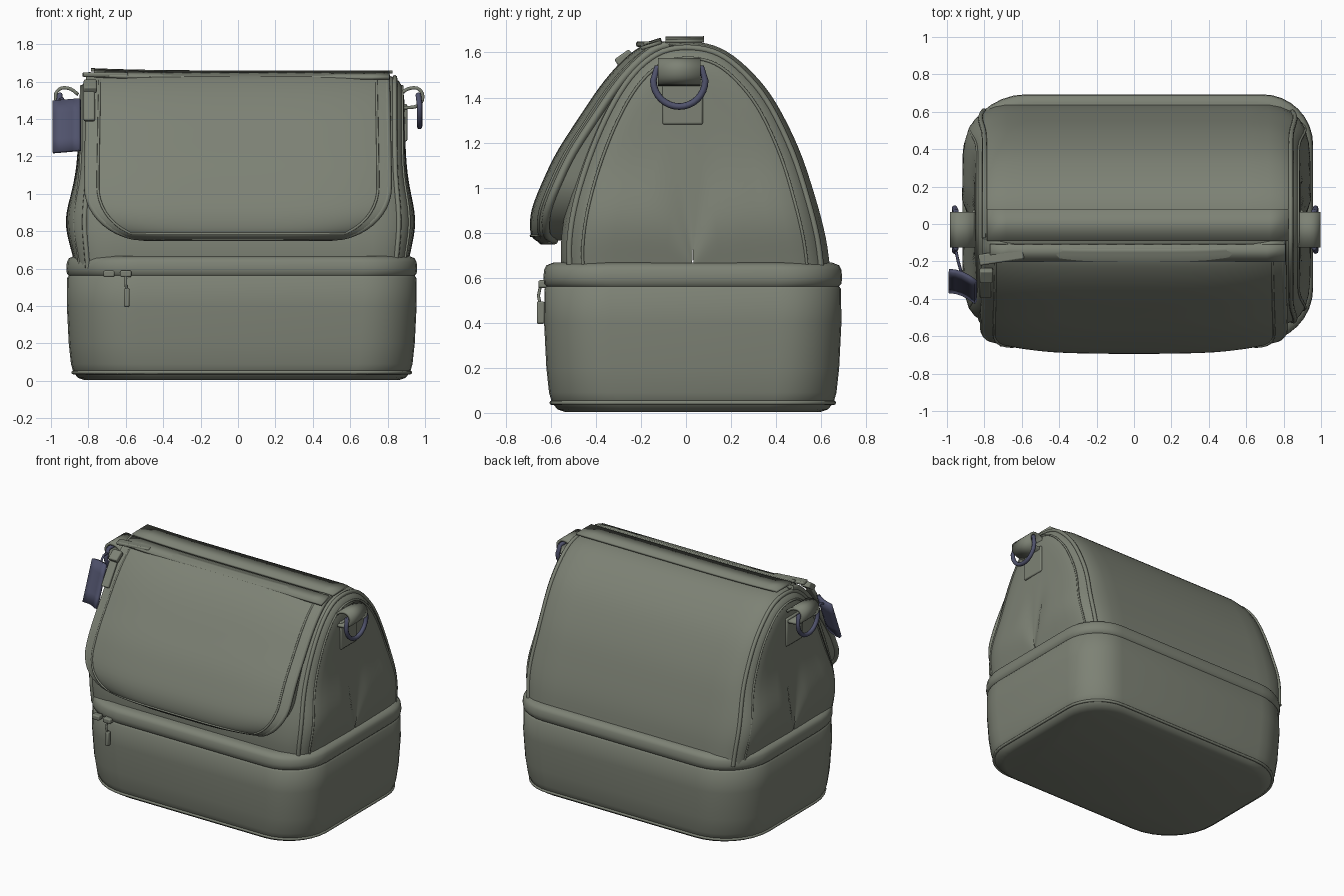
import bpy, bmesh, math
from mathutils import Vector

if "Cube" in bpy.data.objects:
    bpy.data.objects.remove(bpy.data.objects["Cube"], do_unlink=True)


def material(name, rgb):
    m = bpy.data.materials.new(name)
    m.use_nodes = True
    m.diffuse_color = (*rgb, 1)
    m.node_tree.nodes["Principled BSDF"].inputs["Base Color"].default_value = (*rgb, 1)
    return m


FABRIC = material("sage fabric", (0.205, 0.222, 0.177))
NAVY = material("navy trim", (0.08, 0.085, 0.15))
CX = 0.02  # middle of the bag body


def finish(ob, mat, angle=40):
    ob.data.materials.append(mat)
    bpy.ops.object.select_all(action='DESELECT')
    ob.select_set(True)
    bpy.context.view_layer.objects.active = ob
    bpy.ops.object.shade_smooth_by_angle(angle=math.radians(angle))
    return ob


def loft(name, rows, mat=FABRIC, cup=False, thick=0, angle=40):
    """Skin equal-length point rows; a cup has closed rows and a bottom."""
    bm = bmesh.new()
    rows = [[bm.verts.new(p) for p in row] for row in rows]
    n = len(rows[0])
    for a, b in zip(rows, rows[1:]):
        for i in range(n if cup else n - 1):
            j = (i + 1) % n
            bm.faces.new((a[i], a[j], b[j], b[i]))
    if cup:
        bm.faces.new(rows[0][::-1])
    bmesh.ops.recalc_face_normals(bm, faces=bm.faces)
    me = bpy.data.meshes.new(name)
    bm.to_mesh(me)
    bm.free()
    ob = bpy.data.objects.new(name, me)
    bpy.context.collection.objects.link(ob)
    if thick:
        mod = ob.modifiers.new("thickness", 'SOLIDIFY')
        mod.thickness = thick
        mod.offset = 0
    return finish(ob, mat, angle)


def tube(name, pts, radius, mat=FABRIC, cyclic=False):
    cu = bpy.data.curves.new(name, 'CURVE')
    cu.dimensions = '3D'
    cu.bevel_depth = radius
    cu.bevel_resolution = 2
    cu.use_fill_caps = True
    sp = cu.splines.new('POLY')
    sp.points.add(len(pts) - 1)
    for p, q in zip(sp.points, pts):
        p.co = (*q, 1)
    sp.use_cyclic_u = cyclic
    ob = bpy.data.objects.new(name, cu)
    bpy.context.collection.objects.link(ob)
    bpy.ops.object.select_all(action='DESELECT')
    ob.select_set(True)
    bpy.context.view_layer.objects.active = ob
    bpy.ops.object.convert(target='MESH')
    return finish(bpy.context.object, mat, 60)


def block(name, loc, size, rot=(0, 0, 0), mat=FABRIC, bevel=0.008):
    bpy.ops.mesh.primitive_cube_add(size=1, location=loc, rotation=rot)
    ob = bpy.context.object
    ob.name = name
    ob.scale = size
    bpy.ops.object.transform_apply(location=False, rotation=False, scale=True)
    mod = ob.modifiers.new("soft edges", 'BEVEL')
    mod.width = bevel
    mod.segments = 2
    return finish(ob, mat)


def smooth(points, steps=4):
    """Catmull-Rom interpolation of a short profile."""
    p = [Vector(q) for q in points]
    p = [2 * p[0] - p[1]] + p + [2 * p[-1] - p[-2]]
    out = []
    for a, b, c, d in zip(p, p[1:], p[2:], p[3:]):
        for k in range(steps):
            t = k / steps
            out.append(0.5 * (2 * b + (c - a) * t + (2 * a - 5 * b + 4 * c - d) * t * t
                              + (3 * b - a - 3 * c + d) * t ** 3))
    return out + [p[-2]]


def rounded(z, inset=0, n=8):
    """Outline of the base; the soft corners differ a little in radius."""
    hx, hy = 0.935 - inset, 0.66 - inset
    corners = ((1, 1, 0.27), (-1, 1, 0.34), (-1, -1, 0.38), (1, -1, 0.29))
    pts = []
    for k, (sx, sy, r) in enumerate(corners):
        for i in range(n + 1):
            a = math.pi / 2 * (k + i / n)
            pts.append((CX + sx * (hx - r) + r * math.cos(a),
                        0.03 + sy * (hy - r) + r * math.sin(a), z))
    return pts


# Lower compartment with a soft bottom and a padded zipper band at the rim
loft("lower_compartment", [rounded(z, i) for z, i in (
    (0.005, 0.09), (0.015, 0.06), (0.045, 0.035), (0.09, 0.022), (0.2, 0.01),
    (0.4, 0.0), (0.55, 0.002), (0.562, 0.01), (0.574, 0.0), (0.6, -0.003),
    (0.635, 0.0), (0.655, 0.01), (0.667, 0.04), (0.66, 0.12))], cup=True, angle=60)
tube("bottom_piping", rounded(0.045, 0.034), 0.01, cyclic=True)

# Upper compartment: an arch swept across the width, with bulging end panels
ARCH = smooth([(-0.55, 0.6), (-0.555, 0.75), (-0.53, 0.92), (-0.47, 1.12), (-0.385, 1.32),
               (-0.29, 1.48), (-0.19, 1.585), (-0.08, 1.64), (0.06, 1.645), (0.18, 1.605),
               (0.3, 1.505), (0.4, 1.375), (0.5, 1.175), (0.57, 0.97), (0.62, 0.78), (0.645, 0.6)])


def section(s, k, bulge=0):
    side = 1 if s > 0 else -1
    ring = []
    for y, z in ARCH:
        zz = 0.6 + (z - 0.6) * k ** 0.4
        puff = math.exp(-((zz - 0.85) / 0.2) ** 2)
        ring.append((CX + s + side * bulge * puff, 0.03 + (y - 0.03) * k, zz))
    return ring


ends = [(0.7, 1.0, 0), (0.76, 0.98, 0.01), (0.81, 0.942, 0.02), (0.84, 0.895, 0.03),
        (0.858, 0.83, 0.038), (0.868, 0.72, 0.046), (0.872, 0.6, 0.05), (0.873, 0.4, 0.052),
        (0.875, 0.2, 0.052), (0.875, 0.005, 0.052)]
stations = ([(-s, k, b * 1.25) for s, k, b in reversed(ends)]
            + [(s / 10, 1, 0) for s in range(-6, 7, 2)] + ends)
loft("upper_compartment", [section(*s) for s in stations], angle=60)
for side, label in ((-1, "right"), (1, "left")):
    tube(label + "_arch_piping", section(side * 0.818, 0.935, 0.022), 0.014)
    tube(label + "_arch_seam", section(side * 0.858, 0.835, 0.038), 0.007)

# Front flap: curved sheet with rounded lower corners
FLAP = smooth([(-0.64, 0.765), (-0.675, 0.8), (-0.67, 0.9), (-0.615, 1.04), (-0.555, 1.16),
               (-0.465, 1.3), (-0.37, 1.44), (-0.285, 1.54), (-0.2, 1.61), (-0.13, 1.635)])


def flap_half(z):
    d = max(0, 1 - (z - 0.765) / 0.27)
    return 0.805 - 0.02 * max(0, z - 1.1) - 0.32 * (1 - math.sqrt(max(0, 1 - d * d)))


def flap_point(f, y, z, out=0):
    return (f * flap_half(z), y + 0.055 * f ** 4 - out, z)


cols = [math.sin(math.pi / 2 * i / 12) for i in range(-12, 13)]
loft("front_flap", [[flap_point(f, y, z) for f in cols] for y, z in FLAP], thick=0.03)
# Gusset tucks the flap edge back to the body
edge = ([flap_point(-1, y, z) for y, z in reversed(FLAP)]
        + [flap_point(f, *FLAP[0]) for f in cols[1:-1]]
        + [flap_point(1, y, z) for y, z in FLAP])
loft("flap_gusset", [edge, [(x * 0.99, y + 0.11, z + 0.005 - 0.05 * max(0, z - 1.2))
                            for x, y, z in edge]])
tube("flap_piping", edge, 0.018)
SEAM = FLAP[3:-4]
tube("flap_seam", [flap_point(-0.93, y, z, 0.018) for y, z in reversed(SEAM)]
     + [flap_point(f, *SEAM[0], 0.018) for f in cols if abs(f) < 0.92]
     + [flap_point(0.93, y, z, 0.018) for y, z in SEAM], 0.007)


# Flat carrying strap along the ridge and the closing strip before it
def ridge(name, y0, y1, z0, z1, half):
    rows = []
    for i in range(17):
        f = i / 8 - 1
        lift = 0.012 * max(0, -f) ** 3
        rows.append([(CX + f * half, y, z + lift) for y, z in ((y0, z0), (y1, z1))])
    loft(name, rows, thick=0.016)


ridge("top_strap", -0.09, 0.08, 1.65, 1.652, 0.805)
ridge("flap_zip_strip", -0.2, -0.11, 1.618, 1.646, 0.79)

# Strap loops and D-rings on both ends
for side, label in ((-1, "right"), (1, "left")):
    def X(v):
        return CX * 0.3 + side * v
    block(label + "_ring_patch", (CX + side * 0.873, -0.015, 1.38), (0.024, 0.18, 0.2))
    path = [(0.86, 1.53), (0.9, 1.56), (0.95, 1.565), (0.98, 1.535), (0.975, 1.49),
            (0.94, 1.465), (0.87, 1.46)]
    loft(label + "_ring_loop", [[(X(a), y, z) for y in (-0.125, 0.065)]
                                for a, z in smooth(path, 3)], thick=0.018)
    ring = [(X(0.965), -0.03 + 0.115 * math.cos(a), 1.475 + 0.115 * math.sin(a))
            for a in (math.pi * (1 + i / 16) for i in range(17))]
    ring += [(X(0.958), 0.07, 1.53), (X(0.958), -0.13, 1.53)]
    tube(label + "_d_ring", ring, 0.015, NAVY, cyclic=True)

# Hanging tag beside the flap
tag = [[(-0.99 + 0.145 * i / 4, -0.25 - 0.06 * (i / 4) ** 2 - 0.11 * j / 4,
         1.495 - 0.275 * j / 4 + 0.012 * i / 4) for i in range(5)] for j in range(5)]
loft("hanging_tag", tag, NAVY, thick=0.022)
tube("tag_cord", [(-0.955, -0.13, 1.5), (-0.94, -0.2, 1.51), (-0.92, -0.27, 1.48)], 0.008, NAVY)

# Zipper pulls: two on the lower zip, one long tab at the flap corner
for x in (-0.69, -0.6):
    block("zip_slider", (x, -0.63, 0.572), (0.06, 0.05, 0.035))
block("zip_pull", (-0.595, -0.645, 0.445), (0.03, 0.035, 0.1))
tube("zip_pull_cord", [(-0.6, -0.645, 0.57), (-0.6, -0.655, 0.52), (-0.595, -0.645, 0.47)], 0.007)
block("flap_slider", (-0.79, -0.275, 1.575), (0.07, 0.08, 0.04), (math.radians(35), 0, 0))
block("flap_pull_tab", (-0.795, -0.335, 1.475), (0.06, 0.024, 0.2), (math.radians(-33), 0, 0))
block("strap_end", (-0.71, -0.175, 1.637), (0.24, 0.06, 0.024), (0, 0, 0.15))
